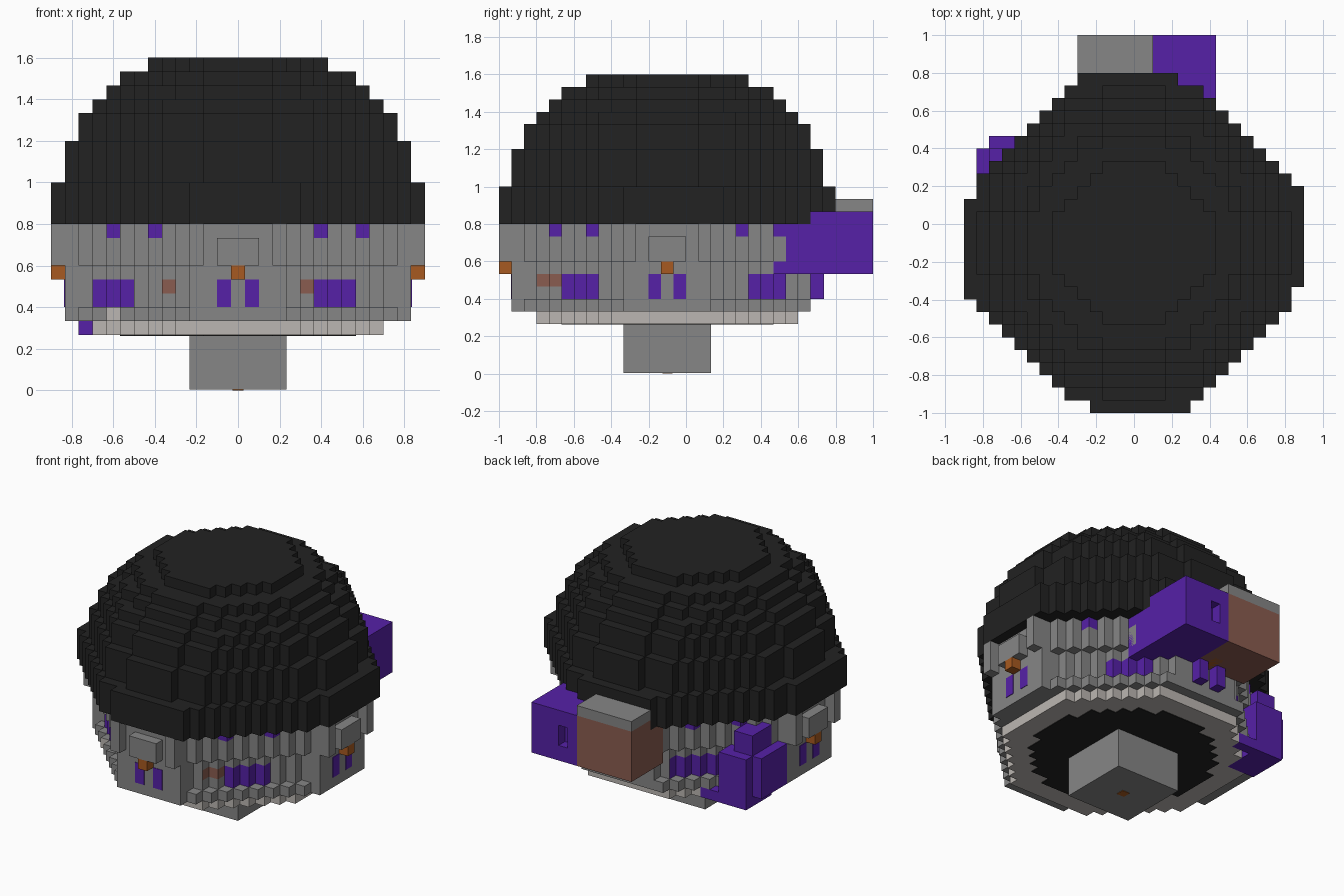
import bpy
import bmesh
from mathutils import Vector

U = 1 / 15                      # size of one block
CENTRE = Vector((0, -1.5, 0))   # head axis, in blocks

old = bpy.data.objects.get("Cube")
if old:
    bpy.data.objects.remove(old)


def material(name, rgb):
    m = bpy.data.materials.new(name)
    m.use_nodes = True
    m.diffuse_color = (*rgb, 1)
    m.node_tree.nodes["Principled BSDF"].inputs["Base Color"].default_value = (*rgb, 1)
    return m


BLACK, GREY, PURPLE, ORANGE, BROWN, BEIGE = range(6)
MATS = [
    material("black", (.016, .016, .016)),
    material("grey", (.24, .24, .24)),
    material("purple", (.092, .015, .39)),
    material("orange", (.39, .102, .015)),
    material("brown", (.255, .107, .08)),
    material("beige", (.5, .47, .445)),
]


def finish(bm, name):
    for v in bm.verts:
        v.co = (v.co + CENTRE) * U
    bmesh.ops.recalc_face_normals(bm, faces=bm.faces)
    mesh = bpy.data.meshes.new(name)
    bm.to_mesh(mesh)
    bm.free()
    for m in MATS:
        mesh.materials.append(m)
    ob = bpy.data.objects.new(name, mesh)
    bpy.context.collection.objects.link(ob)
    return ob


def add_box(bm, x, y, z, mat):
    lo, hi = Vector((x[0], y[0], z[0])), Vector((x[1], y[1], z[1]))
    verts = bmesh.ops.create_cube(bm, size=1)["verts"]
    for v in verts:
        v.co = (lo + hi) / 2 + v.co * (hi - lo)
    for f in {f for v in verts for f in v.link_faces}:
        f.material_index = mat


def boxes(name, mat, *parts):
    bm = bmesh.new()
    for x, y, z in parts:
        add_box(bm, x, y, z, mat)
    return finish(bm, name)


# Stepped round slabs
def outline(r, tip=None):
    def reach(j):
        if tip is not None and j == r:
            return tip
        limit = (r + .35) ** 2 if tip is None else (r + 1) ** 2
        return max(i for i in range(r + 1) if i == 0 or (i * i + j * j <= limit and i + j <= r + 4))
    pts = []
    for j in range(r + 1):
        if j == r or reach(j + 1) < reach(j):
            pts.append((reach(j) + .5, j + .5))
            if j < r:
                pts.append((reach(j + 1) + .5, j + .5))
    loop = []
    for _ in range(4):
        loop += pts
        pts = [(-y, x) for x, y in pts]
    return loop


def add_slab(bm, r, z0, z1, mat, tip=None, paint=None):
    base = bm.faces.new([bm.verts.new((x, y, z0)) for x, y in outline(r, tip)])
    base.normal_update()
    base.material_index = mat
    made = bmesh.ops.extrude_face_region(bm, geom=[base], use_keep_orig=True)["geom"]
    top = [v for v in made if isinstance(v, bmesh.types.BMVert)]
    bmesh.ops.translate(bm, verts=top, vec=(0, 0, z1 - z0))
    for f in {f for v in top for f in v.link_faces}:
        f.material_index = mat
        f.normal_update()
        if paint and abs(f.normal.z) < .5:
            c = f.calc_center_median()
            out = Vector((f.normal.x, f.normal.y, 0))
            if out.dot(c) < 0:
                out = -out
            cell = c - out * .5
            f.material_index = paint(round(cell.x), round(cell.y), mat)


# Domed hair
bm = bmesh.new()
for r, z0, z1 in [(13, 12, 15), (12, 15, 18), (11, 18, 20), (10, 20, 21),
                  (9, 21, 22), (8, 22, 23), (6, 23, 24)]:
    add_slab(bm, r, z0, z1, BLACK, tip=3 if r == 13 else None)
finish(bm, "hair_dome")


# Eye colours by corner of the head
EYES = {(1, -1): (6, 8), (-1, -1): (8, 11), (1, 1): (5, 7), (-1, 1): (4, 7)}


def eye_paint(i, j, base):
    side = (1 if i > 0 else -1, 1 if j > 0 else -1)
    lo, hi = EYES[side]
    return PURPLE if lo <= abs(i) <= hi else base


def upper_eye_paint(i, j, base):
    return BROWN if j < 0 and abs(i) in (4, 5) else eye_paint(i, j, base)


def brow_paint(i, j, base):
    return PURPLE if abs(i) in (6, 9) and abs(i) + abs(j) == 15 else base


def jaw_paint(i, j, base):
    return BEIGE if i == -9 and j < 0 else base


# Head rings from chin to brow
bm = bmesh.new()
add_slab(bm, 10, 4, 5, BEIGE, 4)
add_slab(bm, 11, 5, 6, GREY, 4, jaw_paint)
add_slab(bm, 10, 6, 7, GREY, 4, eye_paint)
add_slab(bm, 10, 7, 8, GREY, 4, upper_eye_paint)
add_slab(bm, 10, 8, 9, GREY, 4)
add_slab(bm, 11, 9, 11, GREY, 4)
add_slab(bm, 11, 11, 12, GREY, 4, brow_paint)
finish(bm, "head")

# Underside plate and neck
bm = bmesh.new()
add_slab(bm, 8, 3.93, 4, BLACK)
finish(bm, "underside_plate")
boxes("neck", GREY, ((-3.5, 3.5), (-3.5, 3.5), (.05, 4)))
boxes("neck_dot", ORANGE, ((-.4, .4), (-.4, .4), (0, .05)))


# One face on each of the four sides, built facing front and turned
def face_side(name, turns, depth):
    bm = bmesh.new()
    d = depth + .5
    add_box(bm, (-3.5, 3.5), (-d, -9), (5, 9), GREY)
    add_box(bm, (-3.5, 3.5), (-12.5, -9), (9, 12), GREY)
    add_box(bm, (-1.5, 1.5), (-13.5, -12.5), (9, 11), GREY)
    add_box(bm, (-.5, .5), (-13.5, -d), (8, 9), ORANGE)
    for s in (-1, 1):
        add_box(bm, sorted((s * 2.5, s * 3.5)), (-13.5, -12.5), (9, 12), GREY)
        add_box(bm, sorted((s * .5, s * 1.5)), (-12.55, -d), (6, 8), PURPLE)
    for v in bm.verts:
        for _ in range(turns):
            v.co.x, v.co.y = -v.co.y, v.co.x
    finish(bm, name)


for turns, name in enumerate(("front_face", "left_face", "back_face", "right_face")):
    face_side(name, turns, 11 if turns == 2 else 12)

# Pack on the back: purple half with a small socket, brown half with a grey lid
boxes("back_pack_purple", PURPLE,
      ((1.5, 6.5), (8.5, 11.5), (8, 12)),
      ((1.5, 6.5), (11.5, 15.5), (8, 13)),
      ((1.5, 2.5), (15.5, 16.5), (8, 13)),
      ((3.5, 6.5), (15.5, 16.5), (8, 13)),
      ((2.5, 3.5), (15.5, 16.5), (8, 9.5)),
      ((2.5, 3.5), (15.5, 16.5), (11.5, 13)))
boxes("back_pack_brown", BROWN, ((-4.5, 1.5), (11.5, 16.5), (8, 13)))
boxes("back_pack_lid", GREY, ((-4.5, 1.5), (13.5, 16.5), (13, 14)))

# Purple ornament on the back right corner
boxes("corner_ornament", PURPLE,
      ((-11.5, -8.5), (4.5, 10 - 1.5), (4, 9)),
      ((-12.5, -9), (2.5, 7.5), (5, 9)),
      ((-11.5, -9.5), (4.5, 7.5), (9, 11)),
      ((-8.5, -6.5), (7.5, 8.5), (4, 5)))
